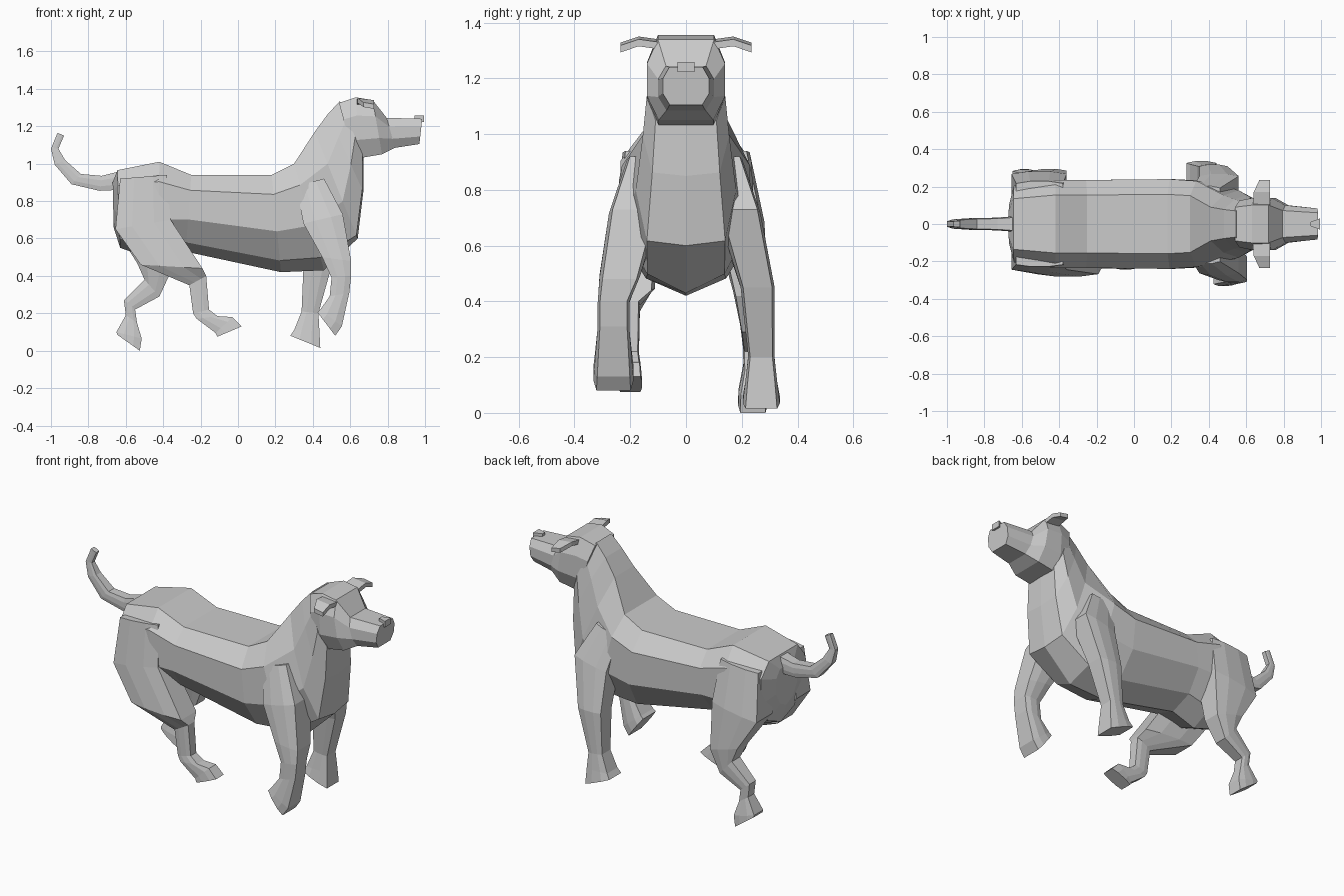
import bpy, bmesh

if "Cube" in bpy.data.objects:
    bpy.data.objects.remove(bpy.data.objects["Cube"])

# Cross-section profiles: (fraction from first edge to second edge, share of half width)
BODY = [(0, .66), (.2, 1), (.58, 1), (.88, .6), (1, 0)]
CHEST = [(0, .5), (.3, .85), (.65, 1), (.97, .78), (1, 0)]
ROUND = [(0, .72), (.3, 1), (.7, 1), (1, .7)]
LEG = [(0, .85), (.3, 1), (.7, 1), (1, .85)]


def ring(ax, az, bx, bz, y, w, profile):
    """Closed section spanning side-view points a -> b, centred on y."""
    def pt(t, s):
        return (ax + (bx - ax) * t, y + s * w, az + (bz - az) * t)
    right = [pt(t, -s) for t, s in profile]
    left = [pt(t, s) for t, s in reversed(profile) if s]
    return right + left


def loft(name, rings):
    """Skin a series of equal-count sections and cap both ends."""
    bm = bmesh.new()
    loops = [[bm.verts.new(p) for p in r] for r in rings]
    n = len(loops[0])
    for p, q in zip(loops, loops[1:]):
        for i in range(n):
            j = (i + 1) % n
            bm.faces.new((p[i], p[j], q[j], q[i]))
    bm.faces.new(loops[0])
    bm.faces.new(loops[-1])
    bmesh.ops.recalc_face_normals(bm, faces=bm.faces)
    mesh = bpy.data.meshes.new(name)
    bm.to_mesh(mesh)
    bm.free()
    obj = bpy.data.objects.new(name, mesh)
    bpy.context.collection.objects.link(obj)
    return obj


def limb(name, sections, y_top, y_foot, base, spread):
    """Leg or tail: sideways drift follows height, width follows section length."""
    rings = []
    for ax, az, bx, bz in sections:
        drift = max(0, min(1, (.9 - (az + bz) / 2) / .5))
        width = base + spread * ((ax - bx) ** 2 + (az - bz) ** 2) ** .5
        rings.append(ring(ax, az, bx, bz, y_top + (y_foot - y_top) * drift, width, LEG))
    return loft(name, rings)


# Torso from rump through chest and up the neck
loft("torso_and_neck", [
    ring(-.67, .9, -.665, .66, 0, .1, BODY),
    ring(-.645, .965, -.63, .55, 0, .205, BODY),
    ring(-.42, 1.01, -.43, .48, 0, .235, BODY),
    ring(-.25, .94, -.28, .53, 0, .235, BODY),
    ring(.18, .94, .23, .42, 0, .24, BODY),
    ring(.3, 1, .46, .43, 0, .23, BODY),
    ring(.41, 1.17, .64, .6, 0, .18, CHEST),
    ring(.48, 1.265, .67, .85, 0, .155, CHEST),
    ring(.545, 1.335, .67, 1.04, 0, .14, CHEST),
])

# Head and muzzle
loft("head", [
    ring(.54, 1.325, .62, 1.03, 0, .125, ROUND),
    ring(.63, 1.355, .65, 1.03, 0, .14, ROUND),
    ring(.72, 1.34, .77, 1.05, 0, .14, ROUND),
    ring(.795, 1.245, .84, 1.085, 0, .1, ROUND),
    ring(.985, 1.24, .97, 1.105, 0, .083, ROUND),
])

# Nose: block tapered towards the back
bpy.ops.mesh.primitive_cube_add(size=1, location=(.97, 0, 1.24))
nose = bpy.context.object
nose.name = "nose"
nose.scale = (.05, .06, .036)
for v in nose.data.vertices:
    if v.co.x < 0:
        v.co.y *= .4

# Ears: thin flaps bending outward, mirrored across y
ears = loft("ears", [
    [(x, y, z), (.727, y, z - .01), (.727, y, z - .035), (x, y, z - .025)]
    for x, y, z in [(.635, -.1, 1.34), (.64, -.17, 1.35), (.67, -.235, 1.328)]])
ears.modifiers.new("mirror", "MIRROR").use_axis = (False, True, False)

# Tail curling upward
limb("tail", [(-.63, .96, -.63, .86), (-.73, .935, -.74, .855), (-.84, .945, -.89, .89),
              (-.925, 1.02, -.98, .995), (-.96, 1.08, -1, 1.08),
              (-.93, 1.15, -.965, 1.165)], 0, 0, 0, .42)

# Front legs: shared shoulder, right paw lifted and left paw planted
shoulder = [(.46, .92, .31, .88), (.56, .73, .35, .68)]
limb("front_leg_right", shoulder + [
    (.605, .48, .45, .5), (.605, .4, .5, .39), (.595, .31, .49, .29),
    (.555, .13, .44, .22), (.52, .08, .425, .205)], -.14, -.26, .025, .3)
limb("front_leg_left", shoulder + [
    (.5, .45, .35, .45), (.43, .2, .34, .21),
    (.435, .11, .3, .11), (.44, .015, .28, .08)], .14, .27, .025, .24)

# Hind legs: shared thigh top, right leg swung forward and left leg pushing back
thigh = [(-.38, .94, -.63, .92), (-.36, .7, -.655, .65)]
limb("hind_leg_right", thigh + [
    (-.19, .44, -.52, .46), (-.17, .4, -.26, .35), (-.155, .22, -.24, .2),
    (-.11, .185, -.22, .17), (-.03, .18, -.12, .095),
    (.02, .13, -.11, .075)], -.16, -.2, .012, .22)
limb("hind_leg_left", thigh + [
    (-.36, .42, -.54, .47), (-.42, .29, -.5, .38), (-.55, .22, -.61, .27),
    (-.54, .15, -.6, .19), (-.515, .065, -.65, .1),
    (-.525, 0, -.645, .085)], .15, .24, .016, .25)
